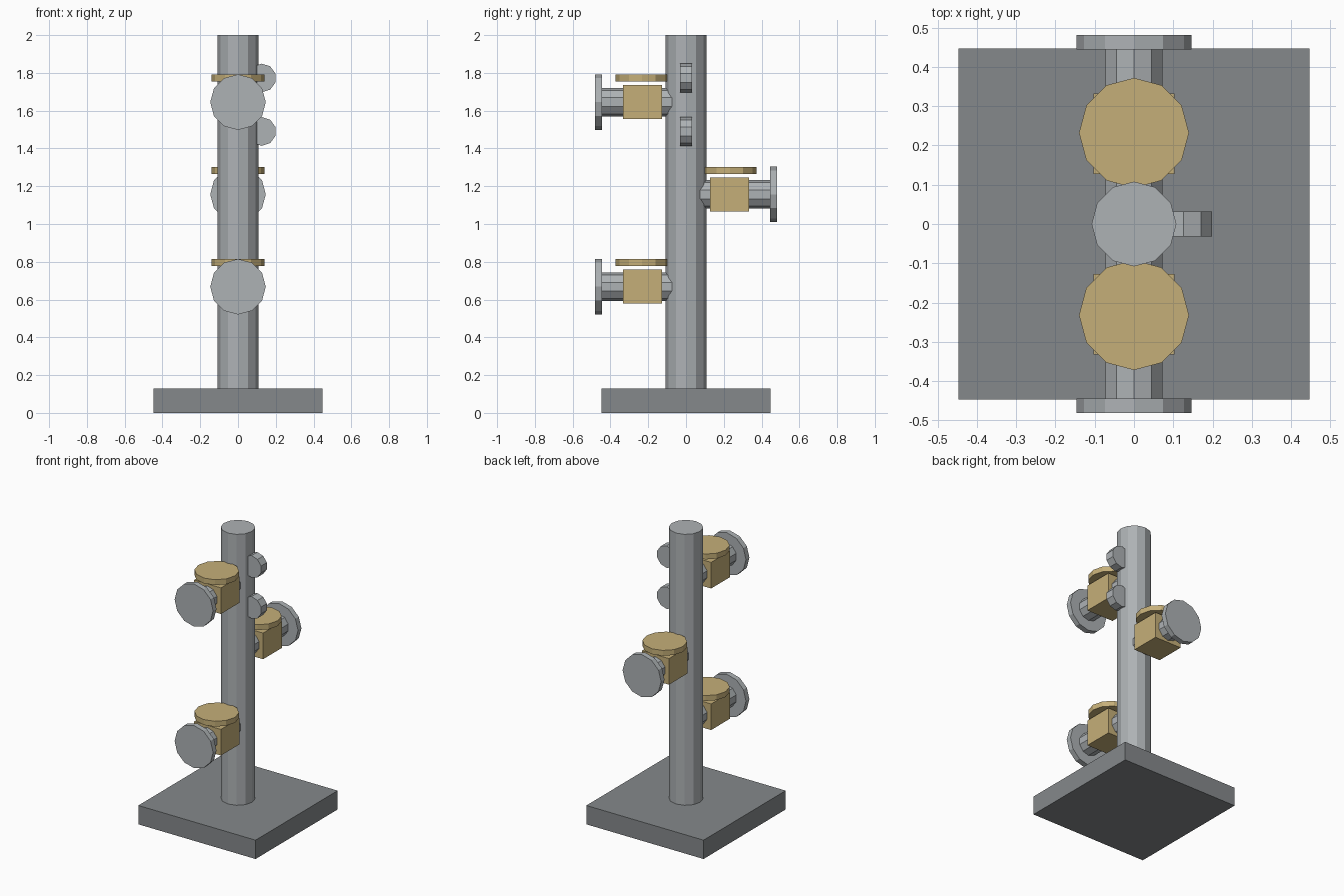
import bpy
from math import pi

if "Cube" in bpy.data.objects:
    bpy.data.objects.remove(bpy.data.objects["Cube"], do_unlink=True)


def material(name, rgb):
    mat = bpy.data.materials.new(name)
    mat.use_nodes = True
    color = (*rgb, 1.0)
    mat.diffuse_color = color
    mat.node_tree.nodes["Principled BSDF"].inputs["Base Color"].default_value = color
    return mat


steel = material("light steel", (0.42, 0.445, 0.46))
dark = material("dark steel", (0.235, 0.25, 0.26))
brass = material("brass", (0.56, 0.43, 0.19))


def finish(name, mat):
    obj = bpy.context.object
    obj.name = name
    obj.data.materials.append(mat)
    return obj


def box(name, center, size, mat):
    bpy.ops.mesh.primitive_cube_add(size=1, location=center)
    obj = finish(name, mat)
    obj.scale = size
    bpy.ops.object.transform_apply(location=False, rotation=False, scale=True)


def cylinder(name, center, radius, length, sides, mat, along_y=False):
    # The first vertex points up when the cylinder lies along y
    bpy.ops.mesh.primitive_cylinder_add(
        vertices=sides, radius=radius, depth=length, location=center,
        rotation=(pi / 2 if along_y else 0, 0, 0))
    finish(name, mat)


# Base plate and standpipe
box("base_plate", (0, 0, 0.065), (0.895, 0.895, 0.13), dark)
cylinder("standpipe", (0, 0, 1.06), 0.108, 1.88, 12, steel)


# Valve outlet: branch pipe, end flange, valve body and hand wheel
def valve(label, side, z):
    cylinder(label + "_branch_pipe", (0, side * 0.24, z), 0.076, 0.42, 10, steel, True)
    cylinder(label + "_flange", (0, side * 0.463, z), 0.147, 0.037, 12, steel, True)
    box(label + "_valve_body", (0, side * 0.23, z), (0.205, 0.205, 0.18), brass)
    cylinder(label + "_hand_wheel", (0, side * 0.232, z + 0.127), 0.14, 0.037, 12, brass)


for label, side, z in (("lower", -1, 0.668), ("middle", 1, 1.157), ("upper", -1, 1.645)):
    valve(label, side, z)

# Gauges on the left side
for label, z in (("lower", 1.49), ("upper", 1.773)):
    cylinder(label + "_gauge", (0.126, 0, z), 0.076, 0.063, 10, steel, True)
